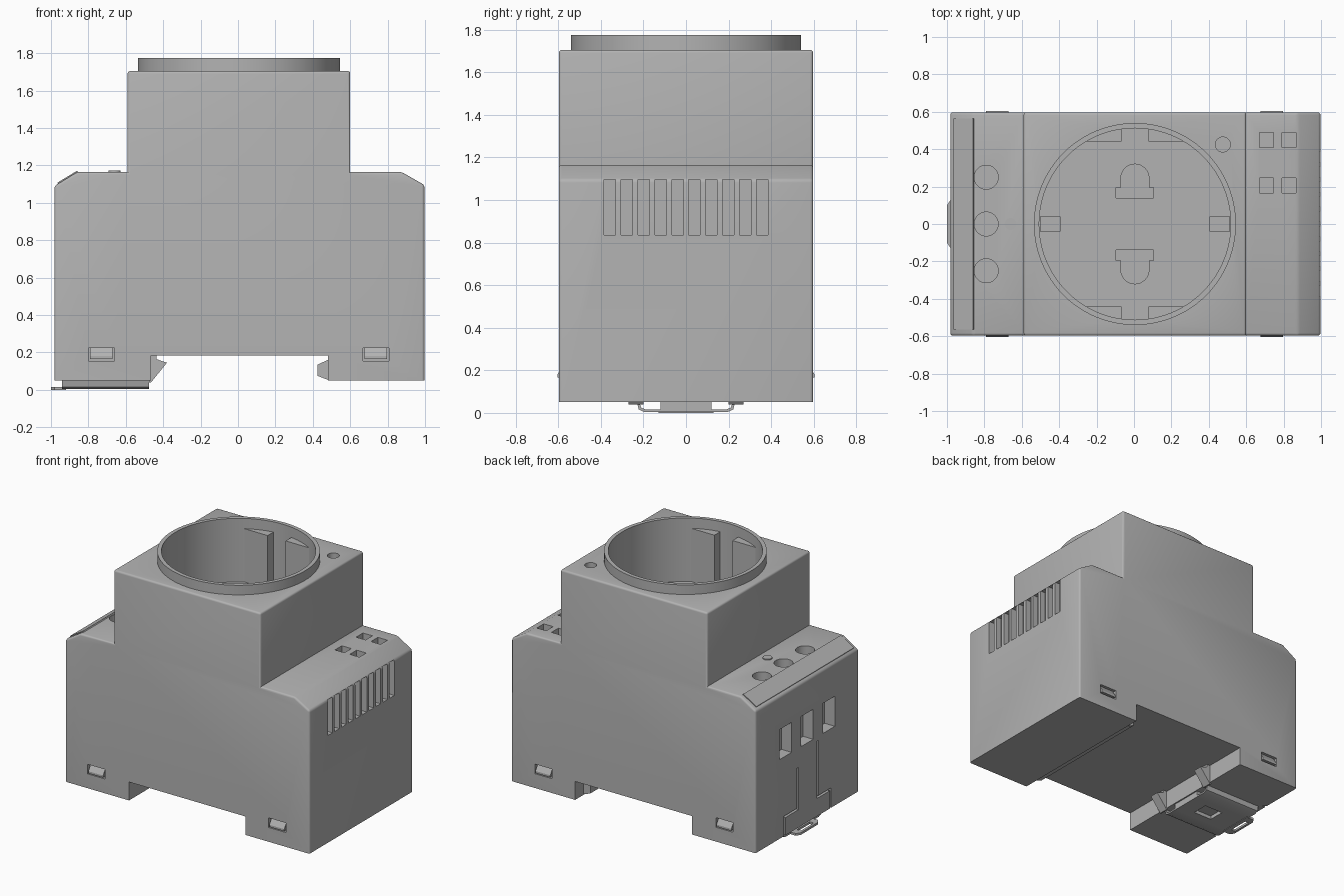
import bpy, bmesh, math
from mathutils import Matrix, Vector

if "Cube" in bpy.data.objects:
    bpy.data.objects.remove(bpy.data.objects["Cube"])

grey = bpy.data.materials.new("light grey plastic")
grey.use_nodes = True
grey.diffuse_color = (0.45, 0.45, 0.45, 1)
grey.node_tree.nodes["Principled BSDF"].inputs["Base Color"].default_value = (0.45, 0.45, 0.45, 1)


def finish(name, bm):
    bmesh.ops.recalc_face_normals(bm, faces=bm.faces)
    mesh = bpy.data.meshes.new(name)
    bm.to_mesh(mesh)
    bm.free()
    mesh.materials.append(grey)
    ob = bpy.data.objects.new(name, mesh)
    bpy.context.collection.objects.link(ob)
    return ob


def box(name, x, y, z):
    """Box from (min, max) ranges."""
    bm = bmesh.new()
    size = [r[1] - r[0] for r in (x, y, z)]
    mid = [(r[0] + r[1]) / 2 for r in (x, y, z)]
    bmesh.ops.create_cube(bm, size=1, matrix=Matrix.Translation(mid) @ Matrix.Diagonal((*size, 1)))
    return finish(name, bm)


def cylinder(name, x, y, r, z, sides=48):
    bm = bmesh.new()
    bmesh.ops.create_cone(bm, cap_ends=True, segments=sides, radius1=r, radius2=r, depth=z[1] - z[0],
                          matrix=Matrix.Translation((x, y, (z[0] + z[1]) / 2)))
    return finish(name, bm)


def prism(name, points, span, axis="y", round_off=None):
    """Extrude a profile along y (x, z points), x (y, z points) or z (x, y points)."""
    place = {"y": lambda p, t: (p[0], t, p[1]), "x": lambda p, t: (t, p[0], p[1]),
             "z": lambda p, t: (p[0], p[1], t)}[axis]
    bm = bmesh.new()
    face = bm.faces.new([bm.verts.new(place(p, span[0])) for p in points])
    out = bmesh.ops.extrude_face_region(bm, geom=[face])
    shift = Vector(place((0, 0), span[1] - span[0]))
    bmesh.ops.translate(bm, vec=shift, verts=[v for v in out["geom"] if isinstance(v, bmesh.types.BMVert)])
    bmesh.ops.recalc_face_normals(bm, faces=bm.faces)
    if round_off:
        edges = [e for e in bm.edges if max(v.co.z for v in e.verts) > 0.3 and e.is_convex]
        bmesh.ops.bevel(bm, geom=edges, offset=round_off, segments=3, profile=0.5, affect="EDGES")
    return finish(name, bm)


def combine(target, tools, operation="DIFFERENCE"):
    bpy.context.view_layer.objects.active = target
    for tool in tools:
        mod = target.modifiers.new("shape", "BOOLEAN")
        mod.operation, mod.solver, mod.object = operation, "EXACT", tool
        bpy.ops.object.modifier_apply(modifier=mod.name)
        bpy.data.objects.remove(tool)


# Housing: stepped profile with a rail channel underneath
CX, FLOOR, RIM = 0.005, 1.31, 1.775
half = 0.597
profile = [(-0.982, 0.05), (-0.465, 0.05), (-0.465, 0.185), (0.48, 0.185), (0.48, 0.05), (0.997, 0.05),
           (0.997, 1.095), (0.875, 1.165), (0.6, 1.165), (0.6, 1.705), (-0.59, 1.705), (-0.59, 1.165),
           (-0.86, 1.165), (-0.982, 1.09)]
housing = prism("housing", profile, (-half, half), round_off=0.014)

# Socket well and floor holes
cuts = [cylinder("well", CX, 0, 0.512, (FLOOR, 1.9), 96),
        cylinder("pilot_hole", 0.475, 0.425, 0.04, (1.6, 1.8), 32)]
for s in (-1, 1):
    arc = [(CX + 0.075 * math.cos(a), s * (0.245 + 0.075 * math.sin(a)))
           for a in [math.pi * i / 16 for i in range(17)]]
    key = arc + [(CX - 0.075, s * 0.195), (CX - 0.1, s * 0.195), (CX - 0.1, s * 0.14),
                 (CX + 0.1, s * 0.14), (CX + 0.1, s * 0.195), (CX + 0.075, s * 0.195)]
    cuts.append(prism("pin_hole", key, (1.1, 1.35), "z"))
    cuts.append(box("floor_slot", sorted((CX + s * 0.4, CX + s * 0.505)), (-0.04, 0.04), (1.2, 1.35)))

# Terminal screw holes and wire openings
for y in (-0.25, 0, 0.25):
    cuts.append(cylinder("screw_hole", -0.79, y, 0.064, (1.04, 1.3), 40))
    cuts.append(box("wire_opening", (-1.1, -0.9), (y - 0.07, y + 0.07), (0.63, 0.85)))

# Square test windows on the other shoulder
for x in (0.67, 0.79):
    for y in (0.165, 0.41):
        cuts.append(box("test_window", (x, x + 0.077), (y, y + 0.08), (1.11, 1.3)))

# Ventilation slots
for i in range(10):
    y = (i - 4.5) * 0.0795
    cuts.append(box("vent", (0.955, 1.1), (y - 0.027, y + 0.027), (0.835, 1.095)))

# Snap pockets on front and back
for s in (-1, 1):
    for x in (-0.73, 0.737):
        cuts.append(box("snap_pocket", (x - 0.07, x + 0.07), sorted((s * 0.56, s * 0.7)), (0.155, 0.225)))

# Grooves outlining the foot latch on the end face
for y, z in ((0.11, (0.19, 0.49)), (-0.12, (0.19, 0.6)), (0.26, (0.0, 0.19)), (-0.27, (0.0, 0.19))):
    cuts.append(box("latch_groove", (-1.1, -0.96), (y - 0.008, y + 0.008), z))
for y in ((0.102, 0.268), (-0.278, -0.112)):
    cuts.append(box("latch_shoulder", (-1.1, -0.96), y, (0.18, 0.196)))
combine(housing, cuts)

# Collar around the well
collar = cylinder("collar", CX, 0, 0.54, (1.69, RIM), 96)
combine(collar, [cylinder("bore", CX, 0, 0.512, (1.6, 1.9), 96)])

# Guide ribs: circle segments with a flat inner face
for s, side in ((-1, "front"), (1, "back")):
    for x, hand in ((-0.165, "right"), (0.175, "left")):
        rib = box(f"{side}_{hand}_guide_rib", (x - 0.097, x + 0.097), sorted((s * 0.44, s * 0.56)), (FLOOR - 0.01, 1.7))
        combine(rib, [cylinder("limit", CX, 0, 0.516, (1.2, 1.9), 96)], "INTERSECT")

# Snaps inside the pockets
for s, side in ((-1, "front"), (1, "back")):
    for x, hand in ((-0.73, "right"), (0.737, "left")):
        prof = [(s * 0.55, 0.17), (s * 0.604, 0.165), (s * 0.604, 0.18), (s * 0.575, 0.225), (s * 0.55, 0.225)]
        prism(f"{side}_{hand}_snap", prof, (x - 0.06, x + 0.06), "x")

# Indicator lamp and label strip along the sloped edge
cylinder("indicator_lamp", -0.66, 0, 0.032, (1.15, 1.172), 24)
prism("label_strip", [(-0.962, 1.1), (-0.966, 1.108), (-0.86, 1.172), (-0.855, 1.165)], (-0.565, 0.565))

# Rail hooks
prism("fixed_rail_hook", [(0.49, 0.165), (0.425, 0.135), (0.425, 0.075), (0.49, 0.05)], (-0.5, 0.5))
for y, hand in ((-0.235, "front"), (0.235, "back")):
    prism(f"{hand}_latch_tooth", [(-0.475, 0.185), (-0.437, 0.185), (-0.437, 0.165), (-0.38, 0.145),
                                  (-0.465, 0.04), (-0.475, 0.04)], (y - 0.035, y + 0.035))

# Foot latch: centre block, bent side strips and a slotted pull tab
latch = box("latch_block", (-0.94, -0.475), (-0.12, 0.12), (0.004, 0.055))
combine(latch, [box("tongue_gap", (-0.75, -0.6), (-0.06, 0.06), (-0.1, 0.03))])
for s, hand in ((-1, "front"), (1, "back")):
    strip = [(0.11, 0.004), (0.195, 0.004), (0.222, 0.016), (0.232, 0.055),
             (0.22, 0.055), (0.211, 0.025), (0.19, 0.016), (0.11, 0.016)]
    prism(f"{hand}_latch_strip", [(s * y, z) for y, z in strip], (-0.94, -0.475), "x")
tab = prism("pull_tab", [(-1, -0.1), (-0.98, -0.13), (-0.92, -0.13), (-0.92, 0.13), (-0.98, 0.13), (-1, 0.1)],
            (0, 0.016), "z")
combine(tab, [box("tab_slot", (-0.982, -0.95), (-0.075, 0.075), (-0.1, 0.1))])

# Smooth rounded surfaces, keep edges sharp
for ob in bpy.context.scene.objects:
    ob.select_set(ob.type == "MESH")
bpy.context.view_layer.objects.active = housing
bpy.ops.object.shade_smooth_by_angle(angle=math.radians(32))
